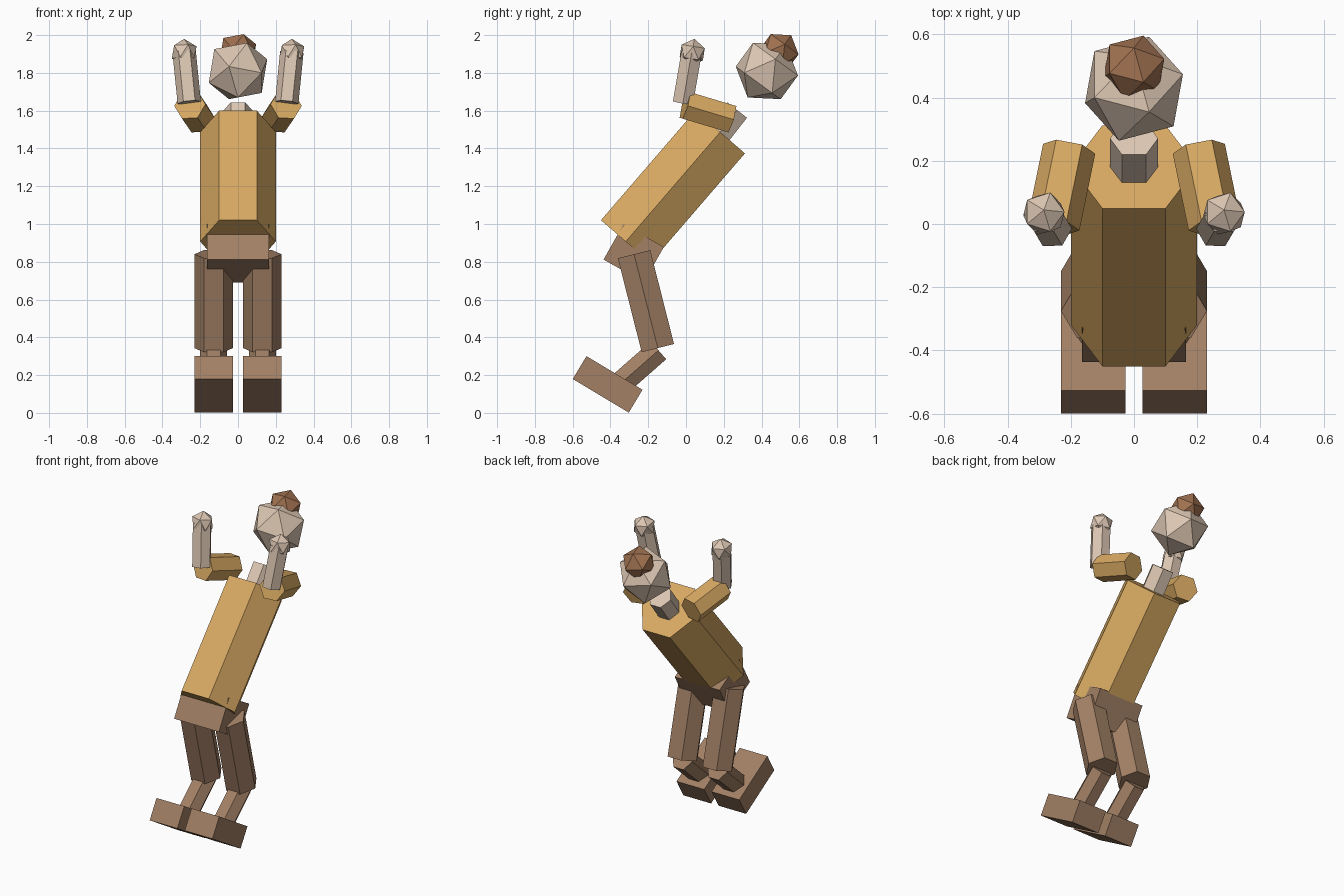
import bpy, bmesh, math
from mathutils import Vector, Matrix

cube = bpy.data.objects.get("Cube")
if cube:
    bpy.data.objects.remove(cube, do_unlink=True)


def material(name, rgb):
    mat = bpy.data.materials.new(name)
    mat.use_nodes = True
    mat.diffuse_color = (*rgb, 1)
    mat.node_tree.nodes["Principled BSDF"].inputs["Base Color"].default_value = (*rgb, 1)
    return mat


skin = material("pale skin", (0.72, 0.57, 0.45))
shirt = material("tan shirt", (0.69, 0.40, 0.125))
cloth = material("brown trousers", (0.36, 0.215, 0.13))
hair = material("chestnut hair", (0.35, 0.165, 0.08))


def finish(name, bm, mat, matrix=None):
    bmesh.ops.recalc_face_normals(bm, faces=bm.faces)
    mesh = bpy.data.meshes.new(name)
    bm.to_mesh(mesh)
    bm.free()
    mesh.materials.append(mat)
    obj = bpy.data.objects.new(name, mesh)
    if matrix:
        obj.matrix_world = matrix
    bpy.context.collection.objects.link(obj)
    return obj


def hex_prism(name, start, end, radius, mat):
    """Six-sided prism between two points, corners pointing sideways."""
    a, b = Vector(start), Vector(end)
    axis = (b - a).normalized()
    side = Vector((1, 0, 0))
    side = (side - axis * side.dot(axis)).normalized()
    other = axis.cross(side)
    bm = bmesh.new()
    angles = [math.radians(60 * i) for i in range(6)]
    ring = [bm.verts.new(a + radius * (math.cos(t) * side + math.sin(t) * other))
            for t in angles]
    cap = bm.faces.new(ring)
    top = bmesh.ops.extrude_face_region(bm, geom=[cap], use_keep_orig=True)["geom"]
    bmesh.ops.translate(bm, vec=b - a,
                        verts=[v for v in top if isinstance(v, bmesh.types.BMVert)])
    return finish(name, bm, mat)


def box(name, centre, size, tilt, mat):
    bm = bmesh.new()
    bmesh.ops.create_cube(bm, size=1)
    bmesh.ops.scale(bm, vec=size, verts=bm.verts)
    return finish(name, bm, mat,
                  Matrix.Translation(centre) @ Matrix.Rotation(math.radians(tilt), 4, "X"))


def ball(name, centre, radius, tilt, mat):
    bm = bmesh.new()
    bmesh.ops.create_icosphere(bm, subdivisions=1, radius=radius)
    return finish(name, bm, mat,
                  Matrix.Translation(centre) @ Matrix.Rotation(math.radians(tilt), 4, "X"))


# Body core, leaning back
hex_prism("torso", (0, -0.319, 0.907), (0, 0.181, 1.487), 0.2, shirt)
hex_prism("neck", (0, 0.175, 1.48), (0, 0.271, 1.603), 0.076, skin)
box("pelvis", (0, -0.277, 0.845), (0.33, 0.245, 0.215), -29.5, cloth)

# Head and hair bun
ball("head", (0, 0.428, 1.81), 0.173, -36, skin)
ball("hair_bun", (0, 0.494, 1.913), 0.107, -36, hair)

# Limbs on both sides
for label, s in (("left", 1), ("right", -1)):
    hip, knee = (s * 0.129, -0.275, 0.84), (s * 0.129, -0.149, 0.343)
    hex_prism(label + "_thigh", hip, knee, 0.102, cloth)
    hex_prism(label + "_shin", (s * 0.129, -0.146, 0.331),
              (s * 0.129, -0.35, 0.152), 0.072, cloth)
    box(label + "_foot", (s * 0.129, -0.415, 0.151), (0.204, 0.346, 0.141), -31, cloth)

    hex_prism(label + "_upper_arm", (s * 0.205, 0.238, 1.557),
              (s * 0.255, -0.005, 1.63), 0.084, shirt)
    hex_prism(label + "_forearm", (s * 0.258, -0.016, 1.643),
              (s * 0.285, 0.03, 1.91), 0.062, skin)
    ball(label + "_hand", (s * 0.285, 0.033, 1.908), 0.073, -9, skin)
